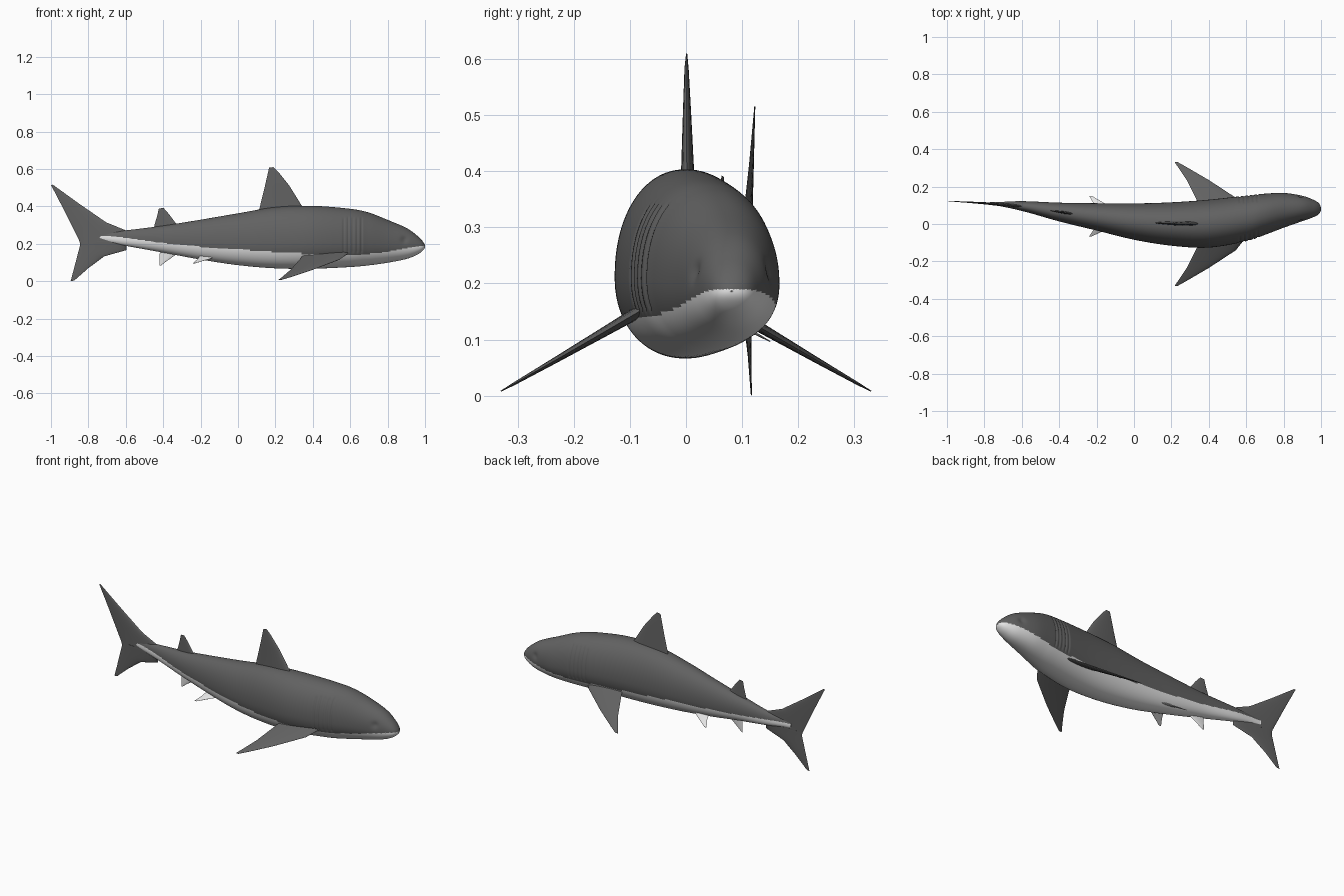
import bpy, math
from mathutils import Vector


def material(name, v):
    m = bpy.data.materials.new(name)
    m.diffuse_color = (v, v, v, 1)
    return m


GREY = material("slate_grey", 0.12)
WHITE = material("belly_white", 0.78)

# Body stations, nose to tail: x, spine y, half width, top z, bottom z, colour line z
ROWS = [
    (0.99, 0.082, -0.027, 0.166, 0.210, 0.190),   # mirrored start, rounds the nose
    (1.00, 0.081, 0.000, 0.187, 0.187, 0.190),
    (0.99, 0.082, 0.027, 0.210, 0.166, 0.189),
    (0.96, 0.083, 0.046, 0.242, 0.143, 0.186),
    (0.90, 0.083, 0.068, 0.285, 0.119, 0.176),
    (0.80, 0.073, 0.093, 0.328, 0.099, 0.158),
    (0.70, 0.052, 0.110, 0.367, 0.085, 0.146),
    (0.60, 0.030, 0.122, 0.387, 0.076, 0.142),
    (0.40, 0.002, 0.128, 0.403, 0.067, 0.146),
    (0.20, 0.000, 0.116, 0.396, 0.069, 0.156),
    (0.00, 0.013, 0.097, 0.363, 0.086, 0.172),
    (-0.20, 0.038, 0.073, 0.329, 0.116, 0.185),
    (-0.40, 0.064, 0.050, 0.297, 0.153, 0.205),
    (-0.60, 0.096, 0.026, 0.272, 0.189, 0.232),
    (-0.77, 0.110, 0.007, 0.254, 0.219, 0.246),
    (-1.00, 0.123, 0.003, 0.240, 0.225, 0.246),   # only guides the tail
]


def catmull(p, t):
    return [0.5 * (2*b + (c-a)*t + (2*a-5*b+4*c-d)*t*t + (3*b-a-3*c+d)*t**3)
            for a, b, c, d in zip(*p)]


def spine_y(x):
    for a, b in zip(ROWS[1:], ROWS[2:]):
        if x >= b[0]:
            return a[1] + (b[1]-a[1]) * (a[0]-x) / (a[0]-b[0])
    return ROWS[-1][1]


def make_object(name, verts, faces, mats):
    me = bpy.data.meshes.new(name)
    me.from_pydata(verts, [], faces)
    for m in mats:
        me.materials.append(m)
    ob = bpy.data.objects.new(name, me)
    bpy.context.collection.objects.link(ob)
    me.shade_smooth()
    return ob


def bridge(rings, n):
    return [(r*n + i, r*n + (i+1) % n, (r+1)*n + (i+1) % n, (r+1)*n + i)
            for r in range(rings-1) for i in range(n)]


# ---- body: lofted rings with gill grooves and eye dents
N = 96
GILLS = [0.565 + 0.024*i for i in range(5)]
verts, lines = [], []
stations = []
for k in range(1, len(ROWS)-2):
    steps = max(6, round((ROWS[k][0]-ROWS[k+1][0]) / 0.005))
    stations += [catmull(ROWS[k-1:k+3], j/steps) for j in range(steps)]
stations.append(ROWS[-2])
stations[0][2:5] = [0.001, 0.188, 0.186]
for x, cy, hw, top, bot, line in stations:
    mid = bot + 0.43*(top-bot)
    lines.append(line)
    for i in range(N):
        a = 2*math.pi*i/N
        c, s = math.cos(a), math.sin(a)
        y = hw * math.copysign(abs(c)**0.94, c)
        h = top-mid if s > 0 else mid-bot
        z = mid + h * math.copysign(abs(s)**0.94, s)
        dent = 0.0
        if 0.15 < z < 0.34:
            dent = 0.005 * max(math.exp(-((x-g)/0.0035)**2) for g in GILLS)
        dent += 0.007 * math.exp(-((x-0.89)**2 + (z-0.222)**2) / 0.018**2)
        verts.append((x, cy + y - dent*c, z))
faces = bridge(len(stations), N)
faces.append(tuple(range(N)))
faces.append(tuple(reversed(range(len(verts)-N, len(verts)))))
body = make_object("body", verts, faces, [GREY, WHITE])
for p in body.data.polygons:
    ring = min(p.vertices) // N
    p.material_index = 1 if p.center.z < lines[ring] else 0


# ---- fins: lens-shaped sections from leading to trailing edge
def fin(name, sections, normal, mat, follow=True):
    """sections: (leading point, trailing point, half thickness), root to tip"""
    half, vs = 12, []
    normal = Vector(normal).normalized()
    for lead, trail, th in sections:
        if follow:
            lead, trail = [(p[0], spine_y(p[0]), p[1]) for p in (lead, trail)]
        lead, trail = Vector(lead), Vector(trail)
        for i in range(2*half):
            a = math.pi*i/half
            t = 0.5 - 0.5*math.cos(a)
            w = math.sin(a) * (1.15 - 0.6*t)
            vs.append(lead.lerp(trail, t) + normal*th*w)
    n = 2*half
    fs = bridge(len(sections), n)
    fs += [tuple(reversed(range(n))), tuple(range(len(vs)-n, len(vs)))]
    ob = make_object(name, vs, fs, [mat])
    bpy.context.view_layer.objects.active = ob
    ob.select_set(True)
    bpy.ops.object.shade_smooth_by_angle(angle=math.radians(40))
    ob.select_set(False)


Y = (0, 1, 0)
fin("dorsal_fin", [((0.38, 0.36), (0.10, 0.34), 0.016),
                   ((0.342, 0.402), (0.115, 0.39), 0.013),
                   ((0.275, 0.51), (0.142, 0.50), 0.008),
                   ((0.215, 0.585), (0.160, 0.58), 0.004),
                   ((0.190, 0.610), (0.166, 0.607), 0.001)], Y, GREY)
fin("second_dorsal_fin", [((-0.31, 0.29), (-0.45, 0.27), 0.008),
                          ((-0.335, 0.313), (-0.447, 0.30), 0.007),
                          ((-0.37, 0.36), (-0.432, 0.35), 0.004),
                          ((-0.398, 0.392), (-0.423, 0.389), 0.001)], Y, GREY)
fin("anal_fin", [((-0.30, 0.17), (-0.42, 0.19), 0.008),
                 ((-0.335, 0.14), (-0.418, 0.155), 0.006),
                 ((-0.385, 0.105), (-0.42, 0.115), 0.003),
                 ((-0.412, 0.084), (-0.420, 0.084), 0.001)], Y, WHITE)
fin("upper_tail_lobe", [((-0.595, 0.215), (-0.845, 0.205), 0.010),
                        ((-0.595, 0.270), (-0.850, 0.220), 0.009),
                        ((-0.705, 0.315), (-0.880, 0.280), 0.007),
                        ((-0.85, 0.415), (-0.935, 0.390), 0.004),
                        ((-0.99, 0.516), (-1.0, 0.515), 0.001)], Y, GREY)
fin("lower_tail_lobe", [((-0.595, 0.225), (-0.845, 0.215), 0.010),
                        ((-0.595, 0.167), (-0.845, 0.190), 0.009),
                        ((-0.715, 0.133), (-0.858, 0.140), 0.006),
                        ((-0.80, 0.070), (-0.875, 0.075), 0.003),
                        ((-0.875, 0.004), (-0.895, 0.0), 0.001)], Y, GREY)

# paired fins, mirrored left and right
for side, s in (("left", 1), ("right", -1)):
    fin(side + "_pectoral_fin",
        [((0.60, s*0.07, 0.158), (0.36, s*0.07, 0.158), 0.013),
         ((0.545, s*0.14, 0.117), (0.335, s*0.13, 0.123), 0.010),
         ((0.40, s*0.235, 0.062), (0.285, s*0.23, 0.065), 0.006),
         ((0.28, s*0.305, 0.022), (0.235, s*0.305, 0.022), 0.003),
         ((0.235, s*0.33, 0.008), (0.217, s*0.33, 0.008), 0.001)],
        (0, s*0.5, 0.87), GREY, False)
    fin(side + "_pelvic_fin",
        [((-0.09, 0.034+s*0.03, 0.138), (-0.20, 0.036+s*0.03, 0.142), 0.006),
         ((-0.15, 0.038+s*0.068, 0.120), (-0.215, 0.04+s*0.068, 0.120), 0.004),
         ((-0.225, 0.042+s*0.108, 0.097), (-0.240, 0.042+s*0.108, 0.096), 0.001)],
        (0, s*0.5, 0.87), WHITE, False)
